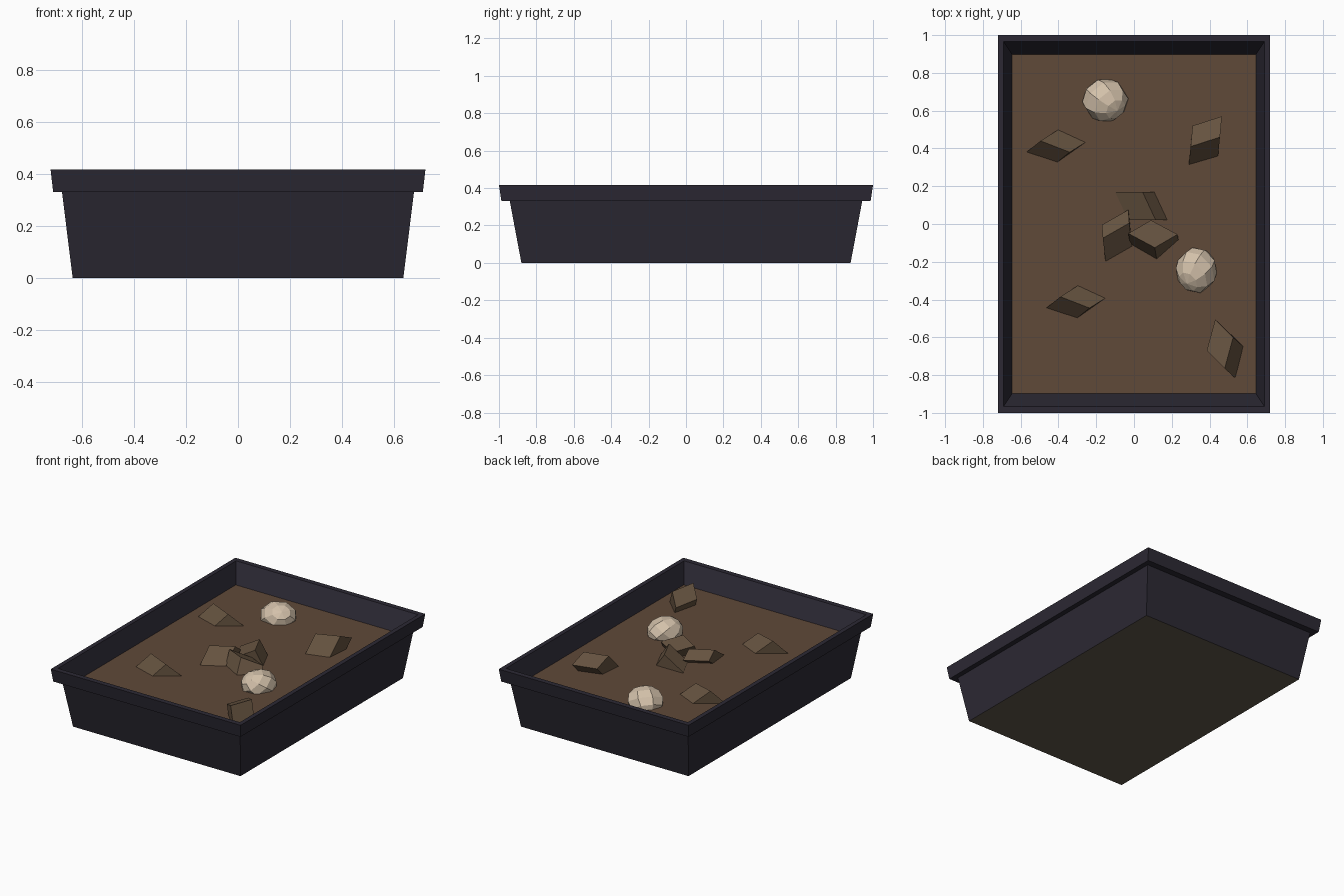
import bpy, bmesh
from mathutils import Vector, Matrix, Euler

if "Cube" in bpy.data.objects:
    bpy.data.objects.remove(bpy.data.objects["Cube"])


def material(name, rgb):
    m = bpy.data.materials.new(name)
    m.diffuse_color = (*rgb, 1)
    m.use_nodes = True
    m.node_tree.nodes["Principled BSDF"].inputs["Base Color"].default_value = m.diffuse_color
    return m


TRAY = material("dark_plastic", (0.025, 0.022, 0.034))
BASE = material("base_grey", (0.12, 0.10, 0.07))
SOIL = material("soil_brown", (0.115, 0.067, 0.04))
CLOD = material("clod_brown", (0.13, 0.085, 0.05))
STONE = material("pale_stone", (0.65, 0.53, 0.40))


def finish(name, bm, mat):
    bmesh.ops.recalc_face_normals(bm, faces=bm.faces[:])
    me = bpy.data.meshes.new(name)
    bm.to_mesh(me)
    bm.free()
    me.materials.append(mat)
    ob = bpy.data.objects.new(name, me)
    bpy.context.collection.objects.link(ob)
    return ob


def loft(name, rings, mat, cap_start=False, cap_end=False):
    """Join rectangular rings given as (half_x, half_y, z)."""
    bm = bmesh.new()
    loops = [[bm.verts.new((sx * x, sy * y, z))
              for sx, sy in ((-1, -1), (1, -1), (1, 1), (-1, 1))]
             for x, y, z in rings]
    for a, b in zip(loops, loops[1:]):
        for i in range(4):
            j = (i + 1) % 4
            bm.faces.new((a[i], a[j], b[j], b[i]))
    if cap_start:
        bm.faces.new(loops[0])
    if cap_end:
        bm.faces.new(loops[-1])
    return finish(name, bm, mat)


# Tray: tapered wall, stepped rim, inner wall down to an inner floor
tray = loft("tray", [(0.635, 0.88, 0), (0.676, 0.942, 0.33), (0.71, 0.987, 0.33),
                     (0.72, 1.0, 0.417), (0.69, 0.965, 0.417),
                     (0.645, 0.897, 0.285), (0.61, 0.85, 0.02)],
            TRAY, cap_start=True, cap_end=True)
tray.data.materials.append(BASE)
for p in tray.data.polygons:
    if abs(p.center.z) < 0.001:
        p.material_index = 1

# Soil fill
SOIL_Z = 0.29
loft("soil", [(0.61, 0.85, 0.03), (0.645, 0.897, SOIL_Z)], SOIL, True, True)


def clod(name, corner, ridge, side_a, side_b):
    """Tilted block from its upper ridge and the two edges falling from it."""
    c, r, a, b = map(Vector, (corner, ridge, side_a, side_b))
    bm = bmesh.new()
    bmesh.ops.create_cube(bm, size=1)
    for v in bm.verts:
        u = v.co + Vector((0.5, 0.5, 0.5))
        v.co = c + r * u.x + a * u.y + b * u.z
    finish(name, bm, CLOD)


# Clods half sunk in the soil
for i, args in enumerate([
    ((-0.495, 0.44, 0.378), (0.155, -0.06, -0.01), (-0.075, -0.06, -0.09), (0.095, 0.06, -0.09)),
    ((-0.39, -0.385, 0.378), (0.155, -0.06, -0.01), (-0.075, -0.06, -0.09), (0.095, 0.06, -0.09)),
    ((0.30, 0.41, 0.395), (0.155, 0.05, 0.005), (0.01, 0.11, -0.05), (-0.01, -0.10, -0.11)),
    ((0.525, -0.60, 0.39), (-0.045, -0.165, 0.008), (-0.095, 0.095, -0.05), (0.055, -0.05, -0.105)),
    ((0.045, 0.17, 0.38), (0.07, -0.15, 0), (-0.145, 0, -0.085), (0.065, 0, -0.095)),
    ((-0.165, -0.075, 0.375), (0.14, 0.08, 0), (-0.005, 0.07, -0.05), (0.015, -0.13, -0.09)),
    ((-0.03, -0.05, 0.375), (0.14, -0.075, 0.01), (0.12, 0.07, -0.05), (0.01, -0.06, -0.095)),
]):
    clod(f"clod_{i + 1}", *args)


def stone(name, loc, size, rot):
    bm = bmesh.new()
    bmesh.ops.create_uvsphere(bm, u_segments=8, v_segments=6, radius=1)
    m = (Matrix.Translation(loc) @ Matrix.Diagonal((*size, 1))
         @ Euler(rot).to_matrix().to_4x4())
    bmesh.ops.transform(bm, matrix=m, verts=bm.verts)
    finish(name, bm, STONE)


# Pale faceted stones
stone("stone_back", (-0.152, 0.655, 0.302), (0.122, 0.116, 0.092), (0.7, 0.4, 0.4))
stone("stone_front", (0.33, -0.245, 0.31), (0.110, 0.122, 0.088), (0.5, -0.7, 0.2))
